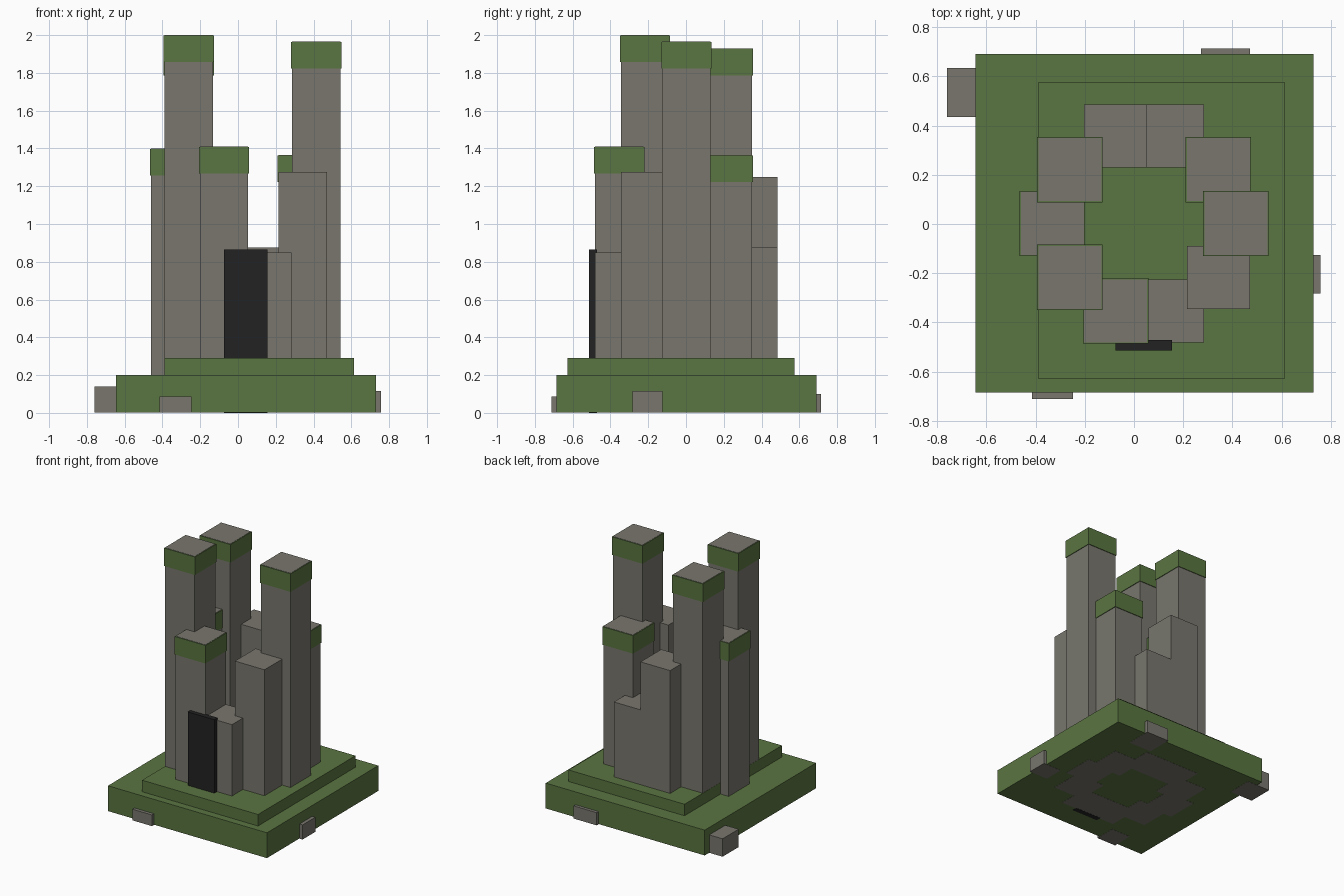
import bpy
import bmesh
import math
from mathutils import Matrix, Vector

cube = bpy.data.objects.get("Cube")
if cube:
    bpy.data.objects.remove(cube, do_unlink=True)


def material(name, rgb):
    mat = bpy.data.materials.new(name)
    mat.use_nodes = True
    mat.diffuse_color = (*rgb, 1)
    mat.node_tree.nodes["Principled BSDF"].inputs["Base Color"].default_value = (*rgb, 1)
    return mat


moss = material("moss_green", (0.102, 0.178, 0.053))
stone = material("stone_grey", (0.19, 0.183, 0.155))
dark = material("doorway_black", (0.016, 0.016, 0.016))


def box(name, lo, hi, mat):
    """Axis-aligned box between two corners."""
    lo, hi = Vector(lo), Vector(hi)
    bm = bmesh.new()
    bmesh.ops.create_cube(bm, size=1)
    bm.transform(Matrix.Translation((lo + hi) / 2) @ Matrix.Diagonal((*(hi - lo), 1)))
    mesh = bpy.data.meshes.new(name)
    bm.to_mesh(mesh)
    bm.free()
    mesh.materials.append(mat)
    obj = bpy.data.objects.new(name, mesh)
    bpy.context.collection.objects.link(obj)
    return obj


# Ground slab and raised terrace (bottoms staggered to avoid coplanar faces)
box("ground_slab", (-0.645, -0.685, 0.002), (0.73, 0.69, 0.2), moss)
box("terrace", (-0.39, -0.628, 0.19), (0.613, 0.575, 0.29), moss)

# Ring of ten square pillars, counterclockwise from +x: (height, has mossy cap)
CENTRE, RADIUS, HALF, CAP_HALF, CAP_HEIGHT = (0.041, 0.002), 0.373, 0.128, 0.133, 0.143
pillars = [(1.965, True), (1.365, True), (0.875, False), (1.25, False), (1.93, True),
           (1.40, True), (2.0, True), (1.41, True), (0.848, False), (1.275, False)]
for i, (height, capped) in enumerate(pillars):
    angle = math.radians(36 * i)
    x = CENTRE[0] + RADIUS * math.cos(angle)
    y = CENTRE[1] + RADIUS * math.sin(angle)
    box(f"pillar_{i + 1}", (x - HALF, y - HALF, 0.001), (x + HALF, y + HALF, height), stone)
    if capped:
        box(f"moss_cap_{i + 1}", (x - CAP_HALF, y - CAP_HALF, height - CAP_HEIGHT),
            (x + CAP_HALF, y + CAP_HALF, height - 0.002), moss)

# Dark doorway on the front
box("doorway", (-0.075, -0.513, 0), (0.155, -0.472, 0.864), dark)

# Stones poking out of the slab sides
box("front_stone", (-0.415, -0.711, 0.001), (-0.247, -0.543, 0.088), stone)
box("left_stone", (0.597, -0.283, 0.001), (0.757, -0.125, 0.115), stone)
box("right_stone", (-0.76, 0.435, 0.001), (-0.56, 0.633, 0.141), stone)
box("back_stone", (0.272, 0.512, 0.001), (0.472, 0.714, 0.1), stone)
